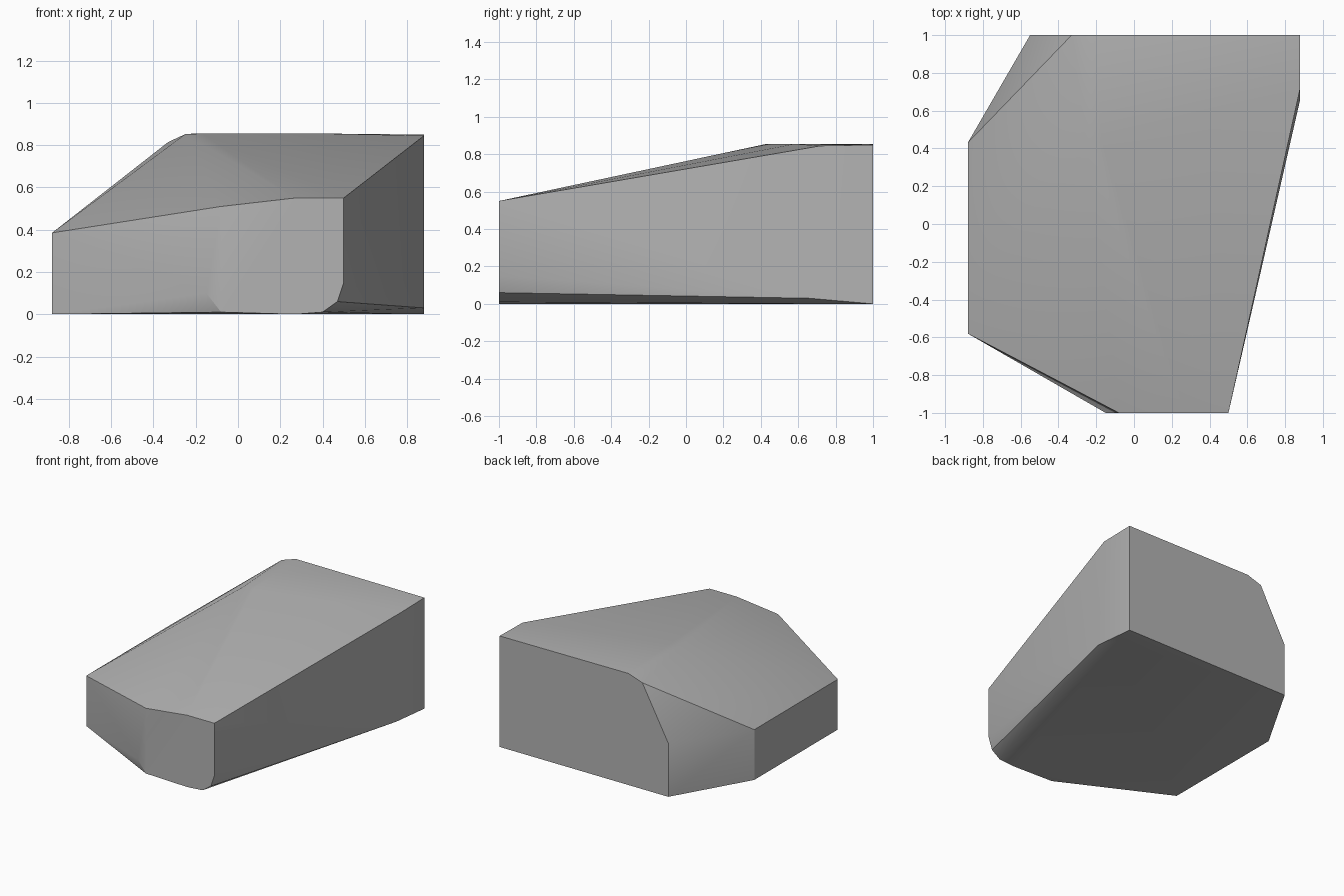
import bpy
import bmesh
import math

old = bpy.data.objects.get("Cube")
if old:
    bpy.data.objects.remove(old, do_unlink=True)

# Stone colour
stone = bpy.data.materials.new("grey_stone")
stone.use_nodes = True
grey = (0.45, 0.45, 0.45, 1)
stone.diffuse_color = grey
bsdf = stone.node_tree.nodes["Principled BSDF"]
bsdf.inputs["Base Color"].default_value = grey
bsdf.inputs["Roughness"].default_value = 0.9

# Outline of the back face (x, z)
back = [(.88, 0), (.88, .85), (-.21, .855), (-.33, .815), (-.55, .41), (-.55, 0)]
# Outline of the front face (x, z)
front = [(.27, 0), (.4, .01), (.47, .06), (.5, .15), (.5, .55), (.27, .55),
         (-.08, .51), (-.15, .1), (-.08, .01)]
# Corners of the two flanks and the crest between them
flanks = [(-.88, .43, 0), (-.88, .43, .385), (-.88, -.58, 0), (-.88, -.58, .385),
          (.88, .72, .845), (.88, .66, .03), (.84, .83, 0)]
crest = [(-.25, .43, .852), (-.17, .43, .855), (0, .47, .855), (.4, .58, .855)]

points = [(x, 1, z) for x, z in back] + [(x, -1, z) for x, z in front] + flanks + crest

# Boulder: one chipped block wrapped around its outlines
bm = bmesh.new()
for p in points:
    bm.verts.new(p)
result = bmesh.ops.convex_hull(bm, input=bm.verts)
loose = {v for v in result["geom_interior"] + result["geom_unused"]
         if isinstance(v, bmesh.types.BMVert)}
bmesh.ops.delete(bm, geom=list(loose), context="VERTS")
bmesh.ops.dissolve_limit(bm, angle_limit=math.radians(1), verts=bm.verts, edges=bm.edges)
bmesh.ops.recalc_face_normals(bm, faces=bm.faces)
mesh = bpy.data.meshes.new("boulder")
bm.to_mesh(mesh)
bm.free()
mesh.materials.append(stone)

boulder = bpy.data.objects.new("boulder", mesh)
bpy.context.collection.objects.link(boulder)
bpy.ops.object.select_all(action="DESELECT")
boulder.select_set(True)
bpy.context.view_layer.objects.active = boulder
bpy.ops.object.shade_smooth_by_angle(angle=math.radians(29.5))
